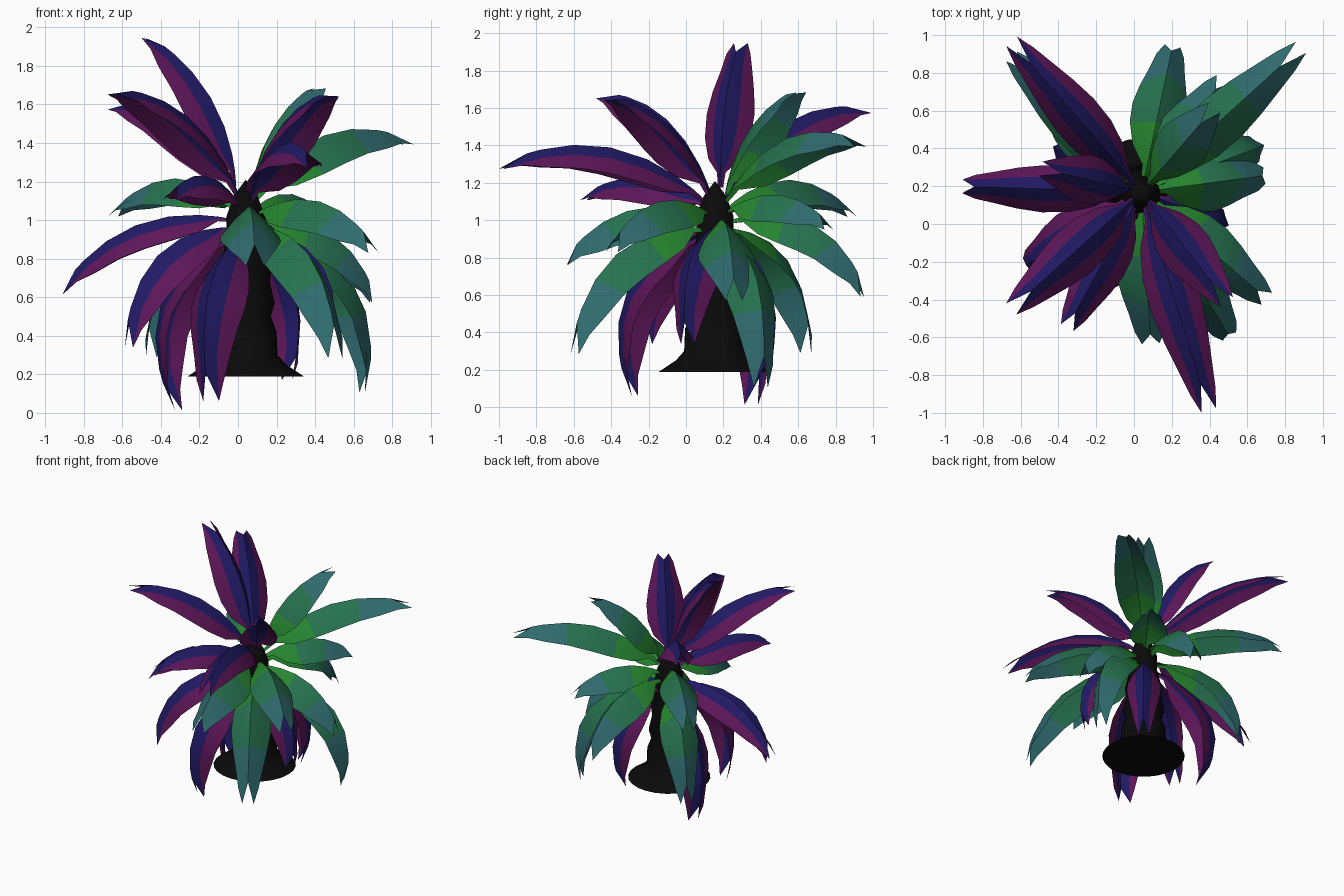
import bpy, bmesh, math
from mathutils import Vector

if "Cube" in bpy.data.objects:
    bpy.data.objects.remove(bpy.data.objects["Cube"])

CX, CY = 0.04, 0.17      # trunk axis


def material(name, rgb):
    m = bpy.data.materials.new(name)
    m.diffuse_color = (*rgb, 1)
    m.use_nodes = True
    m.node_tree.nodes["Principled BSDF"].inputs["Base Color"].default_value = m.diffuse_color
    return m


BLACK = material("bark_black", (0.003, 0.003, 0.003))
PURPLE = [material("leaf_navy", (0.015, 0.01, 0.13)), material("leaf_magenta", (0.11, 0.008, 0.10))]
GREEN = [material("leaf_green", (0.02, 0.24, 0.03)), material("leaf_sea_green", (0.02, 0.17, 0.08)),
         material("leaf_teal", (0.03, 0.15, 0.16))]


def finish(name, bm, mats, angle):
    mesh = bpy.data.meshes.new(name)
    bm.to_mesh(mesh)
    bm.free()
    ob = bpy.data.objects.new(name, mesh)
    bpy.context.collection.objects.link(ob)
    for m in mats:
        mesh.materials.append(m)
    bpy.ops.object.select_all(action='DESELECT')
    ob.select_set(True)
    bpy.context.view_layer.objects.active = ob
    bpy.ops.object.shade_smooth_by_angle(angle=math.radians(angle))
    return ob


# Trunk: lathed profile with a flared foot and a pointed crown
profile = [(0, 0.19), (0.30, 0.19), (0.21, 0.25), (0.165, 0.30), (0.16, 0.42), (0.13, 0.50),
           (0.15, 0.57), (0.125, 0.68), (0.135, 0.76), (0.10, 0.90), (0.10, 1.02), (0.06, 1.13), (0, 1.21)]
bm = bmesh.new()
vs = [bm.verts.new((CX + r, CY - 0.015, z)) for r, z in profile]
es = [bm.edges.new(p) for p in zip(vs, vs[1:])]
bmesh.ops.spin(bm, geom=vs + es, cent=(CX, CY - 0.015, 0), axis=(0, 0, 1),
               angle=2 * math.pi, steps=24, use_merge=True)
bmesh.ops.remove_doubles(bm, verts=bm.verts, dist=0.004)
bmesh.ops.recalc_face_normals(bm, faces=bm.faces)
finish("trunk", bm, [BLACK], 40)

# Leaf stations: position along the rib and half width
STATIONS = [(0, 0.015), (0.08, 0.025), (0.17, 0.095), (0.32, 0.132), (0.50, 0.138), (0.67, 0.12), (0.82, 0.092)]
# Forked end: position along the rib and sideways offset for each column
FORK = [(0.92, -0.07), (1.0, -0.04), (0.88, 0), (1.0, 0.04), (0.92, 0.07)]
FOLD = 1.05              # how far the leaf edges fold down from the rib


def leaf(name, tip, green, width=1.0, bend=None):
    tip = Vector(tip)
    out = Vector((tip.x - CX, tip.y - CY, 0)).normalized()
    root = Vector((CX, CY, 0.92 + 0.13 * tip.z)) + out * 0.05
    side = Vector((-out.y, out.x, 0))
    chord = tip - root
    up = chord.cross(side).normalized()
    if bend is None:
        slope = chord.z / chord.length
        bend = 0.35 - 0.10 * slope + 0.3 * max(0, -slope - 0.5)   # hanging leaves arch more
    ctrl = (root + tip) / 2 + up * bend * chord.length

    def point(t, s, drop):
        p = root * (1 - t) ** 2 + ctrl * 2 * t * (1 - t) + tip * t * t
        tan = (ctrl - root) * (1 - t) + (tip - ctrl) * t
        return p + side * s * width - tan.cross(side).normalized() * drop * width

    bm = bmesh.new()
    rows = [[bm.verts.new(point(t, c * w, w * FOLD * abs(c) ** 1.25)) for c in (-1, -0.5, 0, 0.5, 1)]
            for t, w in STATIONS]
    rows.append([bm.verts.new(point(t, s, abs(s) * 0.7)) for t, s in FORK])
    for i, (a, b) in enumerate(zip(rows, rows[1:])):
        for j in range(4):
            f = bm.faces.new((a[j], a[j + 1], b[j + 1], b[j]))
            f.material_index = (0 if i < 3 else 1 if i < 5 else 2) if green else (0 if j in (1, 2) else 1)
    bmesh.ops.recalc_face_normals(bm, faces=bm.faces)
    finish(name, bm, GREEN if green else PURPLE, 40)


# Leaf tips, read as tip position, width factor and optional bend
purple_leaves = [
    ((-0.65, 0.97, 1.60), 0.95), ((-0.93, 0.20, 0.63), 0.9, 0.34), ((-0.65, -0.45, 1.68), 1.0),
    ((-0.36, -0.56, 1.13), 0.95), ((-0.59, -0.23, 0.34), 1.0), ((0.40, -1.0, 1.30), 1.0),
    ((0.49, -0.41, 1.67), 1.0), ((0.27, 0.43, 0.16), 0.9, 0.48), ((-0.15, -0.30, 0.05), 1.1, 0.56),
    ((-0.33, 0.36, 0.0), 1.0, 0.57), ((-0.48, 0.29, 1.97), 0.95), ((0.48, 0.0, 0.33), 0.95)]
green_leaves = [
    ((0.89, 0.94, 1.42), 1.0), ((0.21, 0.97, 0.60), 1.05, 0.46), ((-0.66, 0.90, 1.04), 0.95),
    ((0.72, -0.41, 0.85), 1.05), ((0.09, -0.66, 0.78), 1.15), ((0.52, -0.62, 0.29), 1.05),
    ((0.72, 0.26, 0.58), 1.1), ((0.67, 0.41, 0.10), 1.0, 0.54), ((-0.47, 0.66, 0.29), 1.0),
    ((0.42, 0.61, 1.71), 1.0), ((0.48, 0.78, 0.97), 1.0)]
for i, args in enumerate(purple_leaves):
    leaf(f"purple_leaf_{i + 1}", args[0], False, *args[1:])
for i, args in enumerate(green_leaves):
    leaf(f"green_leaf_{i + 1}", args[0], True, *args[1:])
